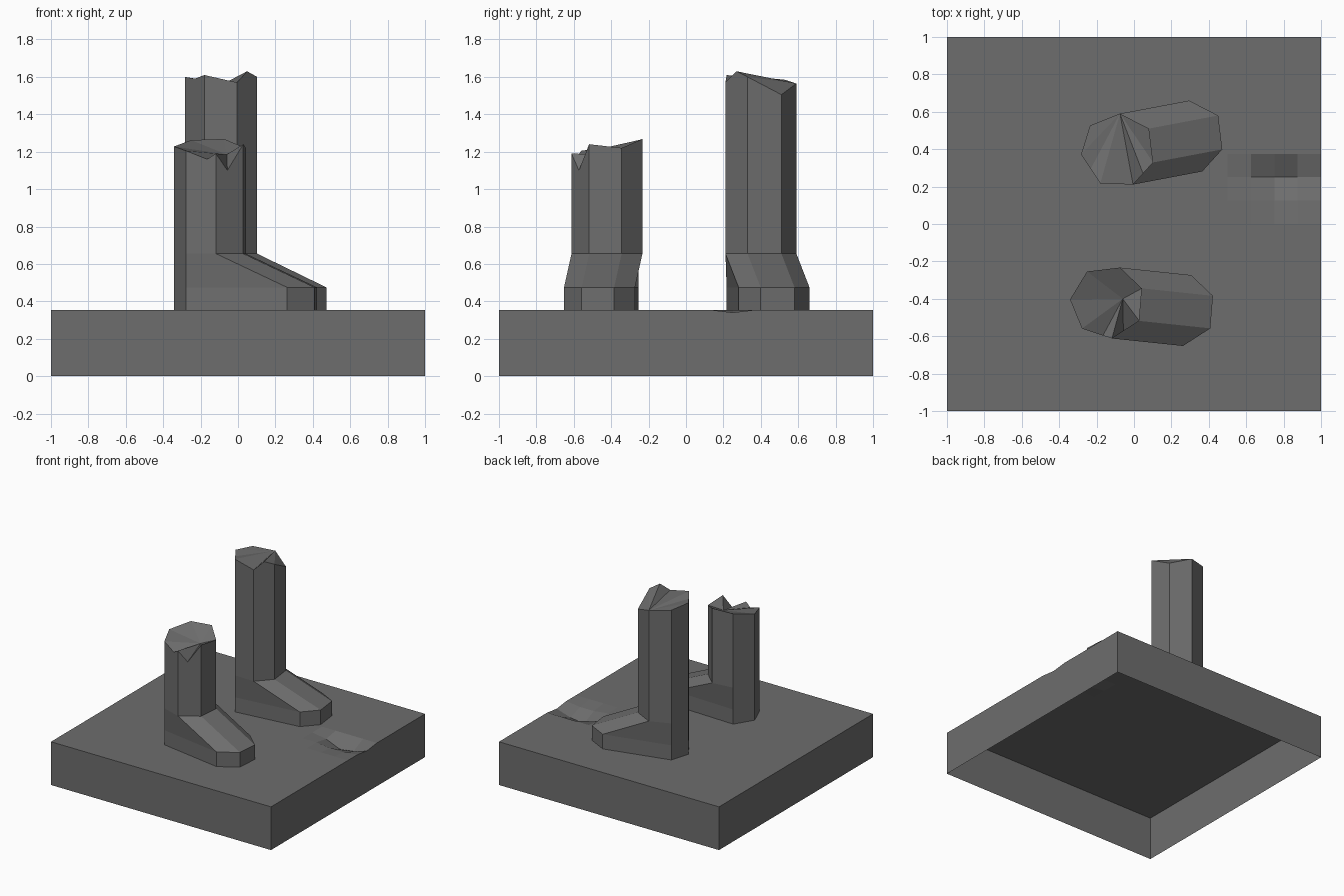
import bpy, bmesh
from mathutils import Vector

if "Cube" in bpy.data.objects:
    bpy.data.objects.remove(bpy.data.objects["Cube"])

stone = bpy.data.materials.new("dark grey stone")
stone.diffuse_color = (0.155, 0.155, 0.155, 1)
stone.use_nodes = True
stone.node_tree.nodes["Principled BSDF"].inputs["Base Color"].default_value = stone.diffuse_color

SLAB_TOP, TOE_TOP, ANKLE = 0.355, 0.475, 0.655


def finish(bm, name):
    bmesh.ops.recalc_face_normals(bm, faces=bm.faces)
    mesh = bpy.data.meshes.new(name)
    bm.to_mesh(mesh)
    bm.free()
    mesh.materials.append(stone)
    obj = bpy.data.objects.new(name, mesh)
    bpy.context.collection.objects.link(obj)
    return obj


# Plinth: open-bottomed slab whose gridded top has a shallow chipped dent
def plinth():
    bm = bmesh.new()
    bmesh.ops.create_grid(bm, x_segments=16, y_segments=16, size=1)
    dent = {(5, 2): .02, (6, 2): .07, (7, 2): .055, (8, 2): .015,
            (6, 1): .015, (7, 1): .015}
    rim = [e for e in bm.edges if e.is_boundary]
    walls = bmesh.ops.extrude_edge_only(bm, edges=rim)["geom"]
    lower = {v for v in walls if isinstance(v, bmesh.types.BMVert)}
    for v in bm.verts:
        cell = (round(v.co.x * 8), round(v.co.y * 8))
        v.co.z = 0 if v in lower else SLAB_TOP - dent.get(cell, 0)
    finish(bm, "plinth")


# Broken leg: seven-sided loft of sole, toe, ankle and a jagged top
def leg(name, ring, toe_offset, front, heights, breaks, hub):
    bm = bmesh.new()
    n = len(ring)
    foot = [(x + toe_offset[0], y + toe_offset[1]) if i in front else (x, y)
            for i, (x, y) in enumerate(ring)]
    levels = [[bm.verts.new((x, y, z)) for x, y in pts]
              for pts, z in ((foot, SLAB_TOP), (foot, TOE_TOP), (ring, ANKLE))]
    for a, b in zip(levels, levels[1:]):
        for i in range(n):
            j = (i + 1) % n
            bm.faces.new((a[i], a[j], b[j], b[i]))
    # jagged rim: corners plus extra points along broken edges
    corners = [bm.verts.new((x, y, z)) for (x, y), z in zip(ring, heights)]
    rim = []
    for i in range(n):
        j = (i + 1) % n
        chain = [corners[i]]
        if i in breaks:
            t, z = breaks[i]
            p = Vector(ring[i]).lerp(Vector(ring[j]), t)
            chain.append(bm.verts.new((p.x, p.y, z)))
        rim += chain
        bm.faces.new([levels[2][i], levels[2][j], corners[j]] + chain[::-1])
    # broken surface fans out from one hub point
    centre = corners[hub] if isinstance(hub, int) else bm.verts.new(hub)
    for a, b in zip(rim, rim[1:] + rim[:1]):
        if centre not in (a, b):
            bm.faces.new((a, b, centre))
    finish(bm, name)


plinth()

leg("back_leg",
    [(-.283, .372), (-.18, .217), (-.005, .211), (.102, .329),
     (.08, .51), (-.075, .59), (-.235, .527)],
    (.37, .07), (2, 3, 4, 5),
    [1.60, 1.61, 1.57, 1.60, 1.505, 1.565, 1.585],
    {2: (.5, 1.63), 0: (.5, 1.59)}, 5)

leg("front_leg",
    [(-.342, -.404), (-.278, -.559), (-.118, -.612), (.028, -.518),
     (.042, -.344), (-.075, -.233), (-.251, -.254)],
    (.38, -.04), (2, 3, 4, 5),
    [1.228, 1.205, 1.19, 1.24, 1.22, 1.268, 1.262],
    {1: (.7, 1.16), 2: (.42, 1.10)}, (-.06, -.40, 1.185))
